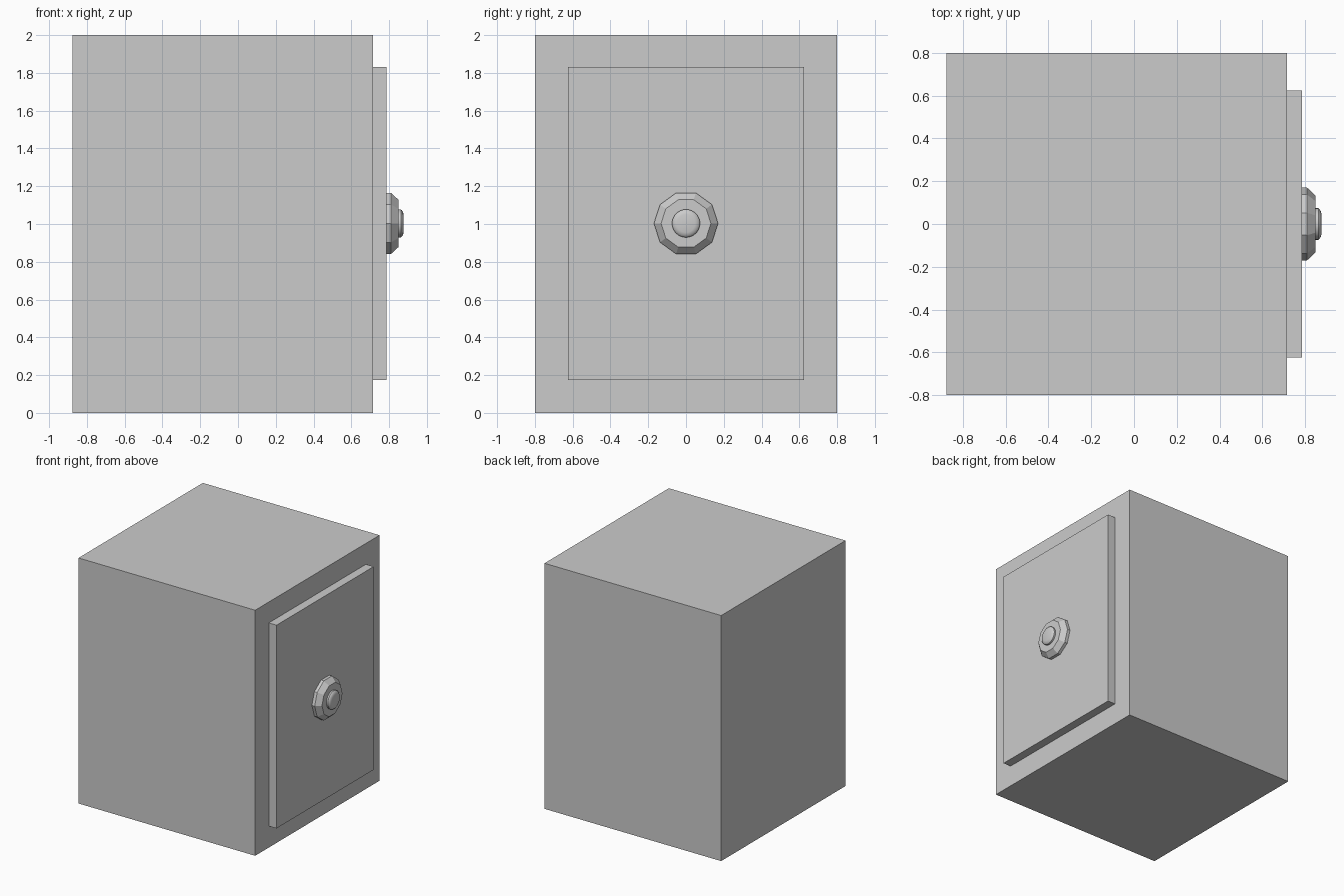
import bpy, bmesh, math

if "Cube" in bpy.data.objects:
    bpy.data.objects.remove(bpy.data.objects["Cube"])

CZ = 1.003  # height of the dial axis


def finish(name, bm):
    bmesh.ops.recalc_face_normals(bm, faces=bm.faces)
    me = bpy.data.meshes.new(name)
    bm.to_mesh(me)
    bm.free()
    ob = bpy.data.objects.new(name, me)
    bpy.context.collection.objects.link(ob)
    return ob


def box(name, lo, hi):
    bm = bmesh.new()
    bmesh.ops.create_cube(bm, size=1)
    for v in bm.verts:
        v.co = [l + (c + 0.5) * (h - l) for c, l, h in zip(v.co, lo, hi)]
    return finish(name, bm)


def turned(name, profile, sides):
    """Closed solid turned around the x axis from (x, radius) points."""
    bm = bmesh.new()
    rings = []
    for x, r in profile:
        angles = [math.tau * i / sides for i in range(sides)]
        rings.append([bm.verts.new((x, r * math.cos(a), CZ + r * math.sin(a))) for a in angles])
    for a, b in zip(rings, rings[1:]):
        for i in range(sides):
            j = (i + 1) % sides
            bm.faces.new((a[i], a[j], b[j], b[i]))
    bm.faces.new(rings[0])
    bm.faces.new(rings[-1])
    return finish(name, bm)


# Cabinet and raised door
box("safe_body", (-0.877, -0.8, 0), (0.715, 0.8, 2))
box("door", (0.715, -0.625, 0.175), (0.785, 0.625, 1.83))

# Ten-sided dial with chamfered rim
turned("dial", [(0.785, 0.17), (0.81, 0.17), (0.849, 0.132)], 10)

# Round centre button with softly rounded face
button = turned("dial_button", [(0.849, 0.074), (0.862, 0.074), (0.866, 0.071),
                                (0.873, 0.062), (0.877, 0.048)], 32)
bpy.context.view_layer.objects.active = button
button.select_set(True)
bpy.ops.object.shade_smooth_by_angle(angle=math.radians(35))
